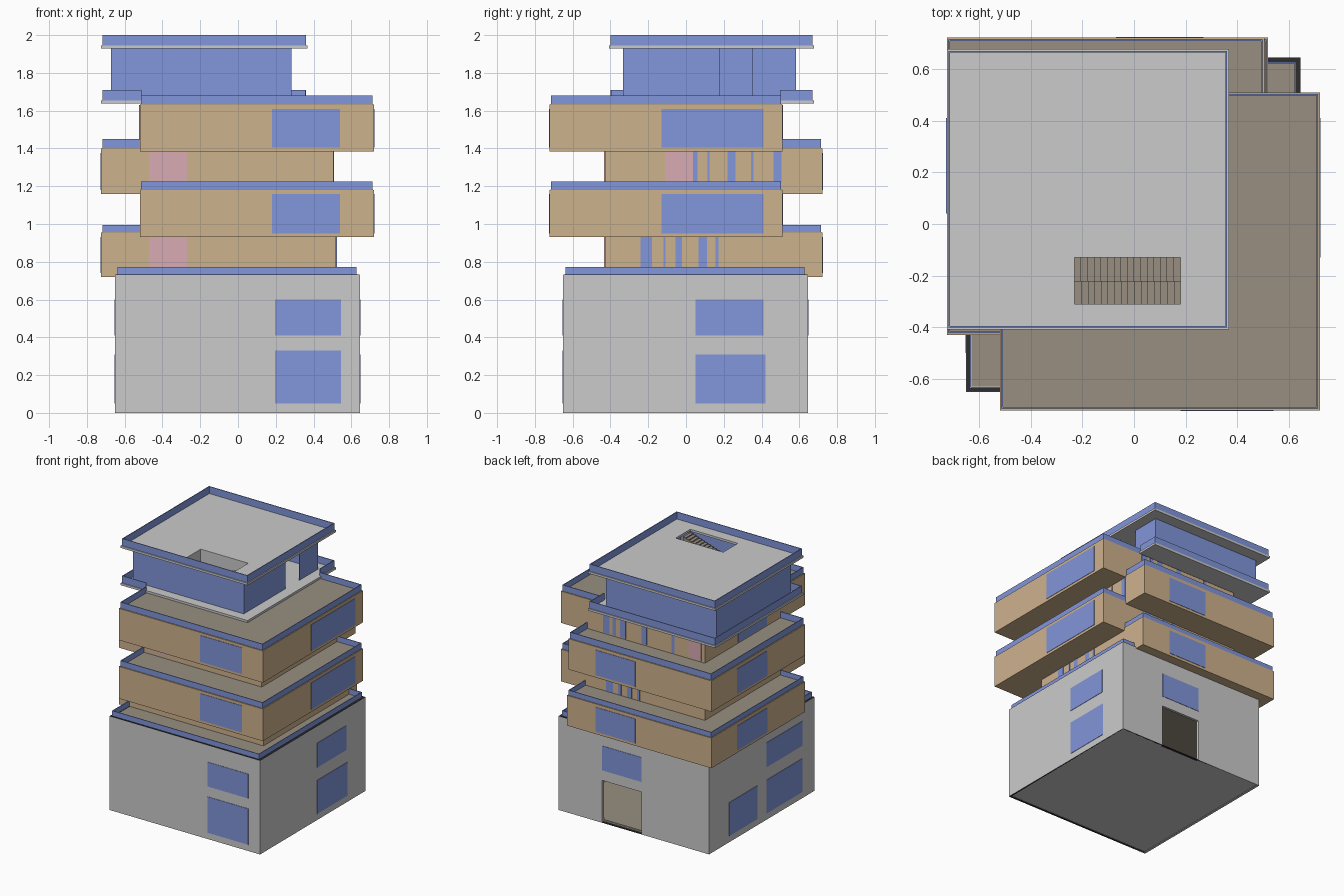
import bpy
import bmesh

if "Cube" in bpy.data.objects:
    bpy.data.objects.remove(bpy.data.objects["Cube"])


def material(name, rgb):
    m = bpy.data.materials.new(name)
    lin = [((c / 255 + 0.055) / 1.055) ** 2.4 for c in rgb]
    m.diffuse_color = (*lin, 1)
    m.use_nodes = True
    m.node_tree.nodes["Principled BSDF"].inputs["Base Color"].default_value = m.diffuse_color
    return m


GRAY = material("concrete_gray", (203, 203, 203))
TAN = material("wood_tan", (206, 178, 141))
KHAKI = material("floor_khaki", (152, 143, 129))
BLUE = material("glass_blue", (130, 150, 219))
PINK = material("door_pink", (217, 171, 178))
BLACK = material("rim_black", (45, 45, 45))


def boxes(name, mat, specs):
    """One object made of boxes given as (x0, x1, y0, y1, z0, z1)."""
    bm = bmesh.new()
    for x0, x1, y0, y1, z0, z1 in specs:
        r = bmesh.ops.create_cube(bm, size=1)
        for v in r["verts"]:
            v.co = ((x0 + x1) / 2 + v.co.x * (x1 - x0),
                    (y0 + y1) / 2 + v.co.y * (y1 - y0),
                    (z0 + z1) / 2 + v.co.z * (z1 - z0))
    me = bpy.data.meshes.new(name)
    bm.to_mesh(me)
    bm.free()
    me.materials.append(mat)
    ob = bpy.data.objects.new(name, me)
    bpy.context.collection.objects.link(ob)
    return ob


def rail(name, pts, z0, z1, mat=BLUE, t=0.003):
    """Upright panels following an axis-aligned path."""
    boxes(name, mat, [(min(a[0], b[0]) - t, max(a[0], b[0]) + t,
                       min(a[1], b[1]) - t, max(a[1], b[1]) + t, z0, z1)
                      for a, b in zip(pts, pts[1:])])


def plates(name, mat, side, at, rects):
    """Thin panels on a wall; rects are (u0, u1, z0, z1)."""
    t = 0.003
    if side == "x":
        boxes(name, mat, [(at - t, at + t, a, b, c, d) for a, b, c, d in rects])
    else:
        boxes(name, mat, [(a, b, at - t, at + t, c, d) for a, b, c, d in rects])


# Ground block: hollow walls with an open back doorway
L, R, W = -0.65, 0.645, 0.02
boxes("ground_walls", GRAY, [
    (L, R, L, L + W, 0, 0.73), (L, L + W, L, R, 0, 0.73), (R - W, R, L, R, 0, 0.73),
    (L, -0.07, R - W, R, 0, 0.73), (0.27, R, R - W, R, 0, 0.73),
    (-0.07, 0.27, R - W, R, 0.33, 0.73)])
boxes("ground_base", GRAY, [(L + W, R - W, L + W, R - W, 0.002, 0.008)])
boxes("ground_floors", KHAKI, [(L + W, R - W, L + W, R - W, z, z + 0.01)
                               for z in (0.009, 0.36, 0.718)])
e = 0.01
ring = [(L + e, L + e), (R - e, L + e), (R - e, R - e), (L + e, R - e), (L + e, L + e)]
rail("ground_top_rim", ring, 0.728, 0.732, BLACK, 0.0095)
rail("ground_bottom_rim", ring, 0.0, 0.004, BLACK, 0.0095)
rail("ground_rail", [(-0.635, -0.43), (-0.635, -0.635), (0.625, -0.635),
                     (0.625, 0.625), (0.52, 0.625)], 0.73, 0.772)

# Ground block windows
plates("ground_front_windows", BLUE, "y", L, [(0.195, 0.545, 0.05, 0.33), (0.195, 0.545, 0.41, 0.60)])
plates("ground_right_windows", BLUE, "x", R, [(0.05, 0.42, 0.05, 0.31), (0.05, 0.41, 0.41, 0.60)])
plates("ground_back_window", BLUE, "y", R, [(-0.07, 0.27, 0.41, 0.60)])
plates("ground_left_windows", BLUE, "x", L, [(0.05, 0.40, 0.05, 0.31), (-0.50, -0.06, 0.05, 0.31),
                                             (-0.50, -0.06, 0.41, 0.60)])

# Storeys shifted to the back left
for n, z0, z1, rt, xr in (("second", 0.72, 0.955, 0.995, 0.52), ("fourth", 1.16, 1.40, 1.45, 0.505)):
    x0, y0, y1 = -0.725, -0.43, 0.722
    boxes(n + "_storey", TAN, [(x0, xr, y0, y1, z0, z1)])
    boxes(n + "_roof", KHAKI, [(x0 + .005, xr - .005, y0 + .005, y1 - .005, z1 - .002, z1 + .002)])
    rail(n + "_rail", [(-0.52, y0 + .01), (x0 + .01, y0 + .01), (x0 + .01, y1 - .01),
                       (xr - .01, y1 - .01), (xr - .01, 0.51)], z1, rt)
    plates(n + "_back_window", BLUE, "y", y1, [(-0.07, 0.27, z0 + .02, z1 - .025)])
    plates(n + "_left_window", BLUE, "x", x0, [(0.04, 0.41, z0 + .02, z1 - .025)])
    plates(n + "_front_door", PINK, "y", y0, [(-0.47, -0.27, z0 + .05, z1 - .01)])

# Narrow strip windows on the right walls of those storeys
strips = [(-0.24, -0.18), (-0.12, -0.108), (-0.055, -0.02), (0.065, 0.112), (0.155, 0.172)]
plates("second_strips", BLUE, "x", 0.52, [(a, b, 0.77, 0.93) for a, b in strips])
strips = [(0.037, 0.06), (0.113, 0.125), (0.22, 0.262), (0.343, 0.358), (0.463, 0.505)]
plates("fourth_strips", BLUE, "x", 0.505, [(a, b, 1.22, 1.39) for a, b in strips])
plates("fourth_right_door", PINK, "x", 0.505, [(-0.11, 0.037, 1.22, 1.39)])

# Storeys shifted to the front right
for n, z0, z1, rt, cx, cy in (("third", 0.93, 1.18, 1.225, 0.505, -0.43),
                              ("fifth", 1.385, 1.632, 1.68, 0.365, -0.41)):
    x0, x1, y0, y1 = -0.52, 0.72, -0.722, 0.51
    boxes(n + "_storey", TAN, [(x0, x1, y0, y1, z0, z1)])
    boxes(n + "_roof", KHAKI, [(x0 + .005, x1 - .005, y0 + .005, y1 - .005, z1 - .002, z1 + .002)])
    rail(n + "_rail", [(x0 + .01, cy), (x0 + .01, y0 + .01), (x1 - .01, y0 + .01),
                       (x1 - .01, y1 - .01), (cx, y1 - .01)], z1, rt)
    plates(n + "_front_window", BLUE, "y", y0, [(0.18, 0.54, z0 + .02, z1 - .022)])
    plates(n + "_right_window", BLUE, "x", x1, [(-0.13, 0.41, z0 + .02, z1 - .022)])

# Strip windows and doors on their back and left walls
strips = [(0.27, 0.33), (0.20, 0.225), (0.11, 0.15), (0.04, 0.065)]
plates("third_strips", BLUE, "y", 0.51, [(a, b, 0.96, 1.16) for a, b in strips])
strips = [(0.30, 0.355), (0.245, 0.275), (0.16, 0.21), (-0.02, 0.025), (-0.26, -0.235)]
plates("fifth_strips", BLUE, "y", 0.51, [(a, b, 1.41, 1.63) for a, b in strips])
plates("fifth_back_door", PINK, "y", 0.51, [(-0.49, -0.38, 1.41, 1.61)])
plates("fifth_left_glass", BLUE, "x", -0.52, [(-0.25, 0.1, 1.41, 1.63)])

# Penthouse terrace
TX0, TX1, TY0, TY1 = -0.725, 0.368, -0.408, 0.677
boxes("terrace_slab", GRAY, [(TX0, TX1, TY0, TY1, 1.638, 1.655)])
rail("terrace_rail", [(-0.515, TY0 + .01), (TX0 + .01, TY0 + .01), (TX0 + .01, TY1 - .01),
                      (TX1 - .01, TY1 - .01), (TX1 - .01, 0.50)], 1.655, 1.71)

# Penthouse glass walls, open doorway on the right
rail("penthouse_glass", [(0.28, 0.175), (0.28, -0.33), (-0.67, -0.33), (-0.67, 0.58),
                         (0.28, 0.58), (0.28, 0.355)], 1.655, 1.93)

# Roof slab with a stair opening
HX0, HX1, HY0, HY1 = -0.23, 0.18, -0.31, -0.13
boxes("roof_slab", GRAY, [
    (TX0, HX0, TY0, TY1, 1.928, 1.945), (HX1, TX1, TY0, TY1, 1.928, 1.945),
    (HX0, HX1, TY0, HY0, 1.928, 1.945), (HX0, HX1, HY1, TY1, 1.928, 1.945)])
a, b, c, d = TX0 + .01, TX1 - .01, TY0 + .01, TY1 - .01
rail("roof_rail", [(a, c), (b, c), (b, d), (a, d), (a, c)], 1.945, 2.0)

# Stair in two flights, with screen walls beside it
N = 16
w, h, mid = (HX1 - HX0) / N, 0.265 / (2 * N), -0.22
lower = [(HX1 - (i + 1) * w, HX1 - i * w, mid, HY1, 1.655, 1.655 + (i + 1) * h) for i in range(N)]
upper = [(HX0 + i * w, HX0 + (i + 1) * w, HY0, mid, 1.70 + i * h, 1.655 + (N + i + 1) * h)
         for i in range(N)]
boxes("stair", KHAKI, lower + upper)
boxes("stair_screen", GRAY, [(HX0 - .01, HX1, HY1, HY1 + .008, 1.655, 1.928),
                             (HX0 - .01, HX0, HY0, HY1, 1.655, 1.928)])
